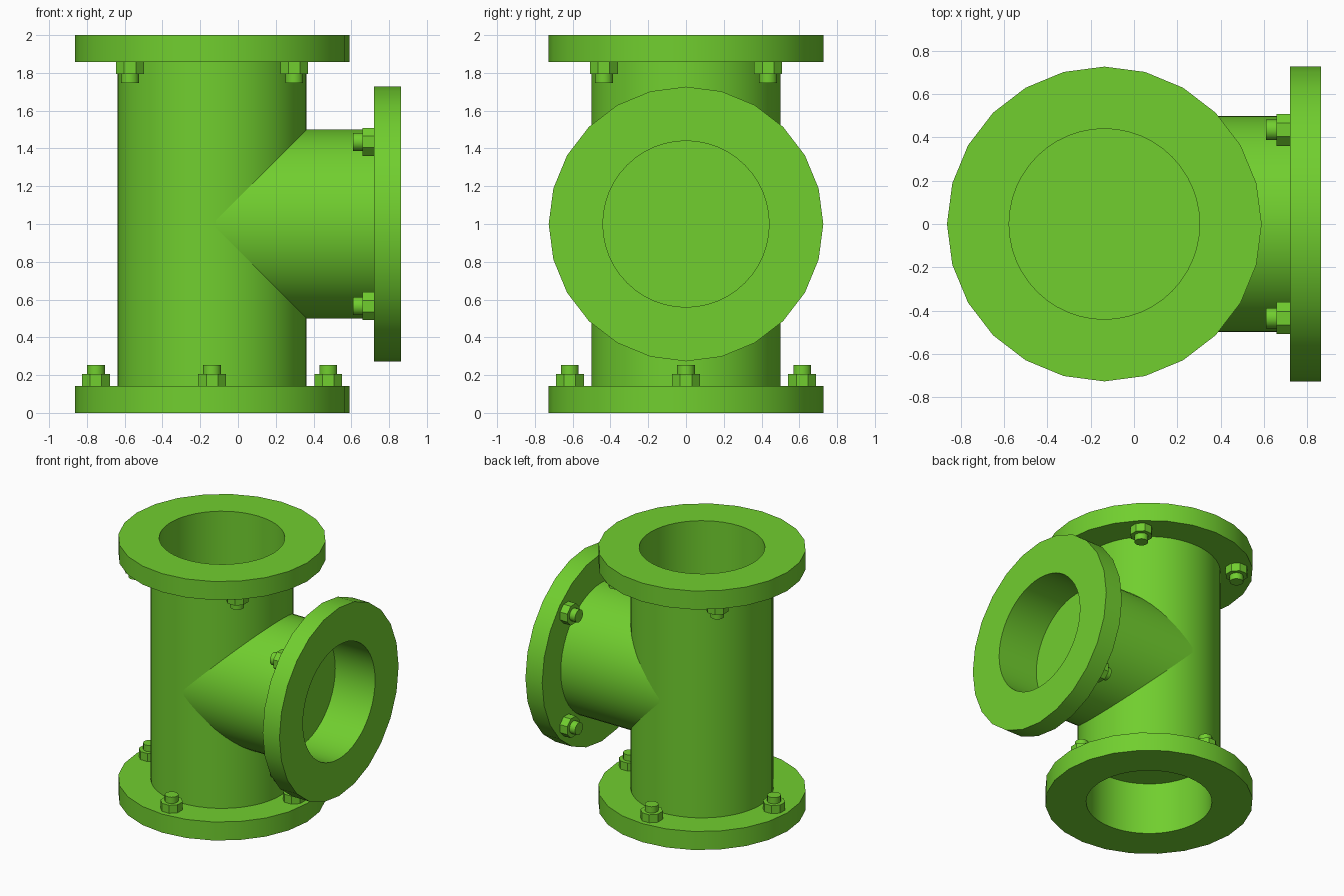
import bpy, bmesh, math
from mathutils import Matrix

cube = bpy.data.objects.get("Cube")
if cube:
    bpy.data.objects.remove(cube, do_unlink=True)

GREEN = (0.165, 0.62, 0.028, 1.0)
paint = bpy.data.materials.new("pipe_green")
paint.use_nodes = True
paint.diffuse_color = GREEN
paint.node_tree.nodes["Principled BSDF"].inputs["Base Color"].default_value = GREEN

PIPE_R, BORE_R, RIM_R, BOLT_CIRCLE = 0.5, 0.44, 0.727, 0.615
THICK, STEPS = 0.143, 48


def add_object(name, bm, matrix):
    bmesh.ops.remove_doubles(bm, verts=bm.verts, dist=1e-5)
    bmesh.ops.recalc_face_normals(bm, faces=bm.faces)
    mesh = bpy.data.meshes.new(name)
    bm.to_mesh(mesh)
    bm.free()
    mesh.materials.append(paint)
    obj = bpy.data.objects.new(name, mesh)
    obj.matrix_world = matrix
    bpy.context.collection.objects.link(obj)
    bpy.ops.object.select_all(action="DESELECT")
    obj.select_set(True)
    bpy.context.view_layer.objects.active = obj
    bpy.ops.object.shade_smooth_by_angle(angle=math.radians(30))
    return obj


def lathe(bm, profile, steps=STEPS, phase=0.0, centre=(0, 0)):
    """Spin (radius, height) points round z; rim points get half as many sides."""
    rings = []
    for r, z in profile:
        ring = []
        for i in range(steps):
            a = phase + math.tau * i / steps
            k = math.cos(math.tau / steps) if r == RIM_R and i % 2 else 1.0
            ring.append(bm.verts.new((centre[0] + r * k * math.cos(a),
                                      centre[1] + r * k * math.sin(a), z)))
        rings.append(ring)
    for low, high in zip(rings, rings[1:]):
        for i in range(steps):
            j = (i + 1) % steps
            bm.faces.new((low[i], low[j], high[j], high[i]))
    return rings


def pipe(name, start, end, matrix):
    bm = bmesh.new()
    lathe(bm, [(PIPE_R, start), (PIPE_R, end)])
    add_object(name, bm, matrix)


def flange(name, matrix, depth):
    # Blind bore, front face, rim and back face
    bm = bmesh.new()
    rings = lathe(bm, [(BORE_R, 1 - depth), (BORE_R, 1), (RIM_R, 1),
                       (RIM_R, 1 - THICK), (PIPE_R - 0.01, 1 - THICK)])
    bm.faces.new(rings[0])
    add_object(name, bm, matrix)


def bolts(name, matrix, turn):
    # Four eight-sided nuts with round bolt ends behind the flange
    back = 1 - THICK
    for n in range(4):
        a = turn + n * math.pi / 2
        spot = (BOLT_CIRCLE * math.cos(a), BOLT_CIRCLE * math.sin(a))
        for part, r, length, sides in (("nut", 0.08, 0.062, 8), ("bolt", 0.048, 0.11, 16)):
            bm = bmesh.new()
            rings = lathe(bm, [(r, back + 0.01), (r, back - length)],
                          sides, math.pi / sides, spot)
            for ring in rings:
                bm.faces.new(ring)
            add_object(f"{name}_{part}_{n + 1}", bm, matrix)


# Three equal arms meet at the centre of the upright pipe
hub = Matrix.Translation((-0.137, 0, 1))
down = hub @ Matrix.Rotation(math.pi, 4, "X")
side = hub @ Matrix.Rotation(math.pi / 2, 4, "Y")

pipe("main_pipe", -1 + THICK, 1 - THICK, hub)
pipe("branch_pipe", 0.02, 1 - THICK, side)

for name, matrix, turn, depth in (("top", hub, math.pi / 4, 0.43),
                                  ("bottom", down, 0, 0.4),
                                  ("branch", side, math.pi / 4, 0.34)):
    flange(name + "_flange", matrix, depth)
    bolts(name, matrix, turn)
